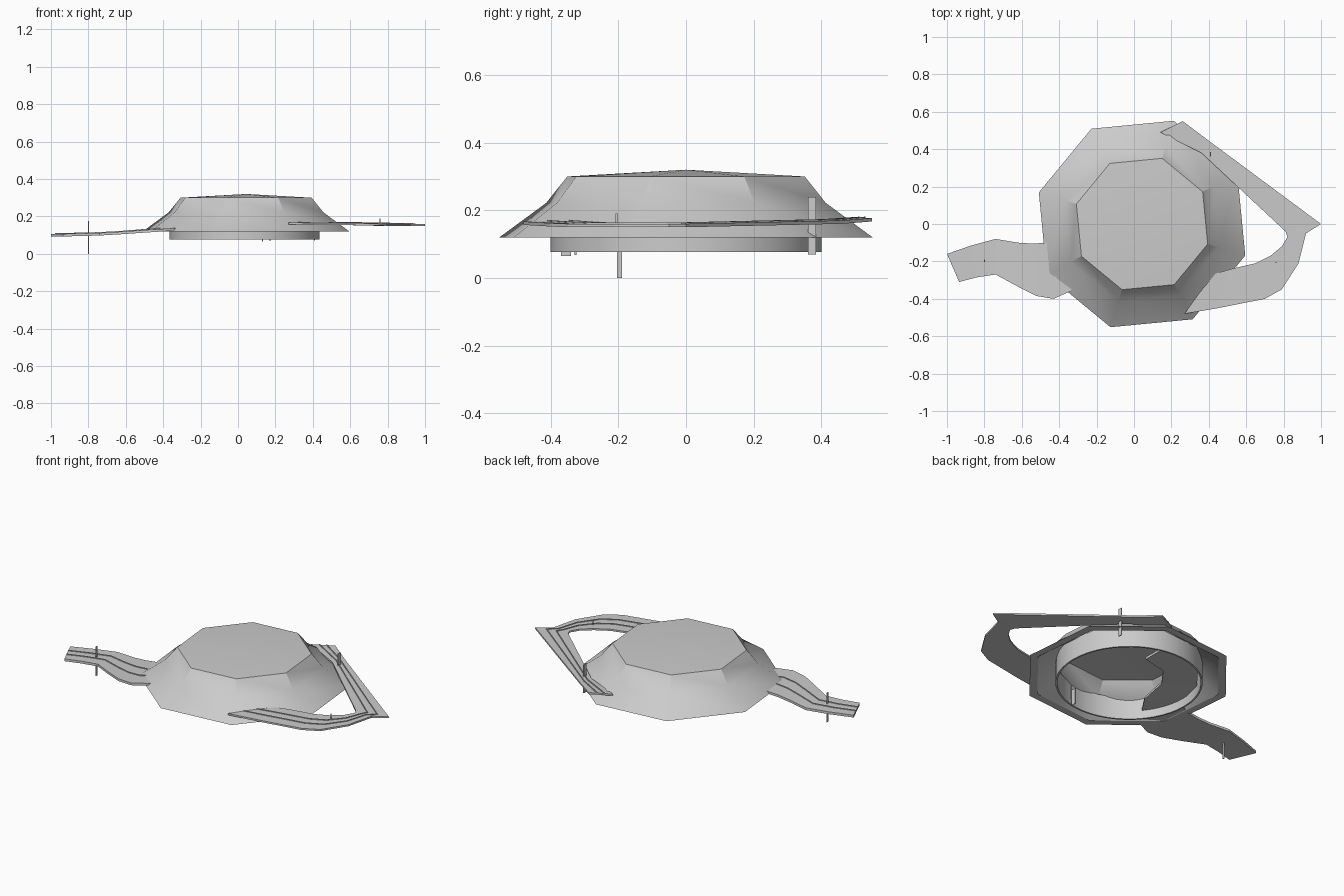
import bpy, bmesh, math
from mathutils import Vector

cube = bpy.data.objects.get("Cube")
if cube:
    bpy.data.objects.remove(cube, do_unlink=True)

grey = bpy.data.materials.new("concrete_grey")
grey.use_nodes = True
grey.diffuse_color = (0.6, 0.6, 0.6, 1)
grey.node_tree.nodes["Principled BSDF"].inputs["Base Color"].default_value = (0.6, 0.6, 0.6, 1)


def finish(name, bm, smooth=None):
    bmesh.ops.recalc_face_normals(bm, faces=bm.faces)
    mesh = bpy.data.meshes.new(name)
    bm.to_mesh(mesh)
    bm.free()
    mesh.materials.append(grey)
    obj = bpy.data.objects.new(name, mesh)
    bpy.context.collection.objects.link(obj)
    if smooth:
        bpy.ops.object.select_all(action='DESELECT')
        obj.select_set(True)
        bpy.context.view_layer.objects.active = obj
        bpy.ops.object.shade_smooth_by_angle(angle=math.radians(smooth))


def sweep(bm, sections, caps=False):
    """Join a row of closed, equal-length cross-sections with quads."""
    rows = [[bm.verts.new(p) for p in s] for s in sections]
    n = len(rows[0])
    for a, b in zip(rows, rows[1:]):
        for i in range(n):
            j = (i + 1) % n
            bm.faces.new((a[i], a[j], b[j], b[i]))
    if caps:
        bm.faces.new(rows[0])
        bm.faces.new(rows[-1])
    return rows


def ring(cx, r, z, sides, phase=0):
    return [Vector((cx + r * math.cos(a), r * math.sin(a), z))
            for a in (math.radians(phase + 360 * k / sides) for k in range(sides))]


# Octagonal roof shell: outer skin, flat rim and inner skin
bm = bmesh.new()
profile = [(0.367, 0.30), (0.432, 0.222), (0.577, 0.12), (0.53, 0.12), (0.41, 0.205), (0.35, 0.28)]
rows = sweep(bm, [ring(0.043, r, z, 8, 28) for r, z in profile])
for row, z in ((rows[0], 0.32), (rows[-1], 0.295)):
    tip = bm.verts.new((0.043, 0, z))
    for i in range(8):
        bm.faces.new((row[i], row[(i + 1) % 8], tip))
finish("roof_shell", bm, 30)

# Round wall under the roof
bm = bmesh.new()
sweep(bm, [ring(0.035, r, z, 48) for r, z in ((0.40, 0.21), (0.40, 0.077), (0.39, 0.077), (0.39, 0.21))])
finish("inner_wall", bm, 40)


def road(name, thick, edges):
    """Slab between two edges; each entry is one side x, y, other side x, y, height."""
    spans = [(Vector((ax, ay, z)), Vector((bx, by, z))) for ax, ay, bx, by, z in edges]
    down, up = Vector((0, 0, -thick)), Vector((0, 0, 0.004))
    bm = bmesh.new()
    sweep(bm, [[a, b, b + down, a + down] for a, b in spans], caps=True)
    finish(name, bm)
    # Low kerbs run along the lane
    for label, t in (("first", 0.35), ("second", 0.65)):
        bm = bmesh.new()
        sections = []
        for a, b in spans:
            side, mid = (b - a).normalized() * 0.003, a.lerp(b, t)
            sections.append([mid - side, mid + side, mid + side + up, mid - side + up])
        sweep(bm, sections, caps=True)
        finish(f"{name}_{label}_kerb", bm)


# Approach road winds in and bends round inside the hall
road("approach_road", 0.014, [
    (-1.0, -0.16, -0.935, -0.31, 0.107),
    (-0.87, -0.115, -0.84, -0.285, 0.109),
    (-0.74, -0.08, -0.74, -0.27, 0.112),
    (-0.62, -0.10, -0.62, -0.335, 0.119),
    (-0.54, -0.105, -0.52, -0.385, 0.126),
    (-0.47, -0.10, -0.43, -0.40, 0.132),
    (-0.42, -0.08, -0.34, -0.36, 0.138),
    (-0.36, 0.0, -0.20, -0.15, 0.143),
    (-0.33, 0.14, -0.17, 0.03, 0.148),
    (-0.20, 0.30, -0.09, 0.14, 0.152),
    (0.06, 0.34, 0.06, 0.17, 0.155)])

# Loop road leaves the front, turns sharply and returns to the back
road("loop_road", 0.01, [
    (0.27, -0.48, 0.42, -0.27, 0.167),
    (0.45, -0.45, 0.52, -0.24, 0.165),
    (0.70, -0.40, 0.65, -0.21, 0.162),
    (0.79, -0.35, 0.73, -0.17, 0.16),
    (0.88, -0.21, 0.79, -0.12, 0.16),
    (0.92, -0.05, 0.82, -0.07, 0.16),
    (1.0, 0.0, 0.81, -0.04, 0.16),
    (0.38, 0.46, 0.36, 0.38, 0.17),
    (0.26, 0.55, 0.14, 0.49, 0.177)])

# Thin posts: x, y, width, bottom, top
posts = {
    "approach_post": (-0.80, -0.197, 0.015, 0.0, 0.175),
    "back_post": (0.41, 0.372, 0.024, 0.07, 0.24),
    "front_post": (0.13, -0.355, 0.03, 0.065, 0.16),
    "front_thin_post": (0.17, -0.327, 0.006, 0.068, 0.16),
    "loop_post": (0.76, -0.205, 0.006, 0.155, 0.19),
}
for name, (x, y, w, low, high) in posts.items():
    bm = bmesh.new()
    bmesh.ops.create_cube(bm, size=1)
    for v in bm.verts:
        v.co = Vector((x + v.co.x * 0.005, y + v.co.y * w, low + (v.co.z + 0.5) * (high - low)))
    finish(name, bm)
